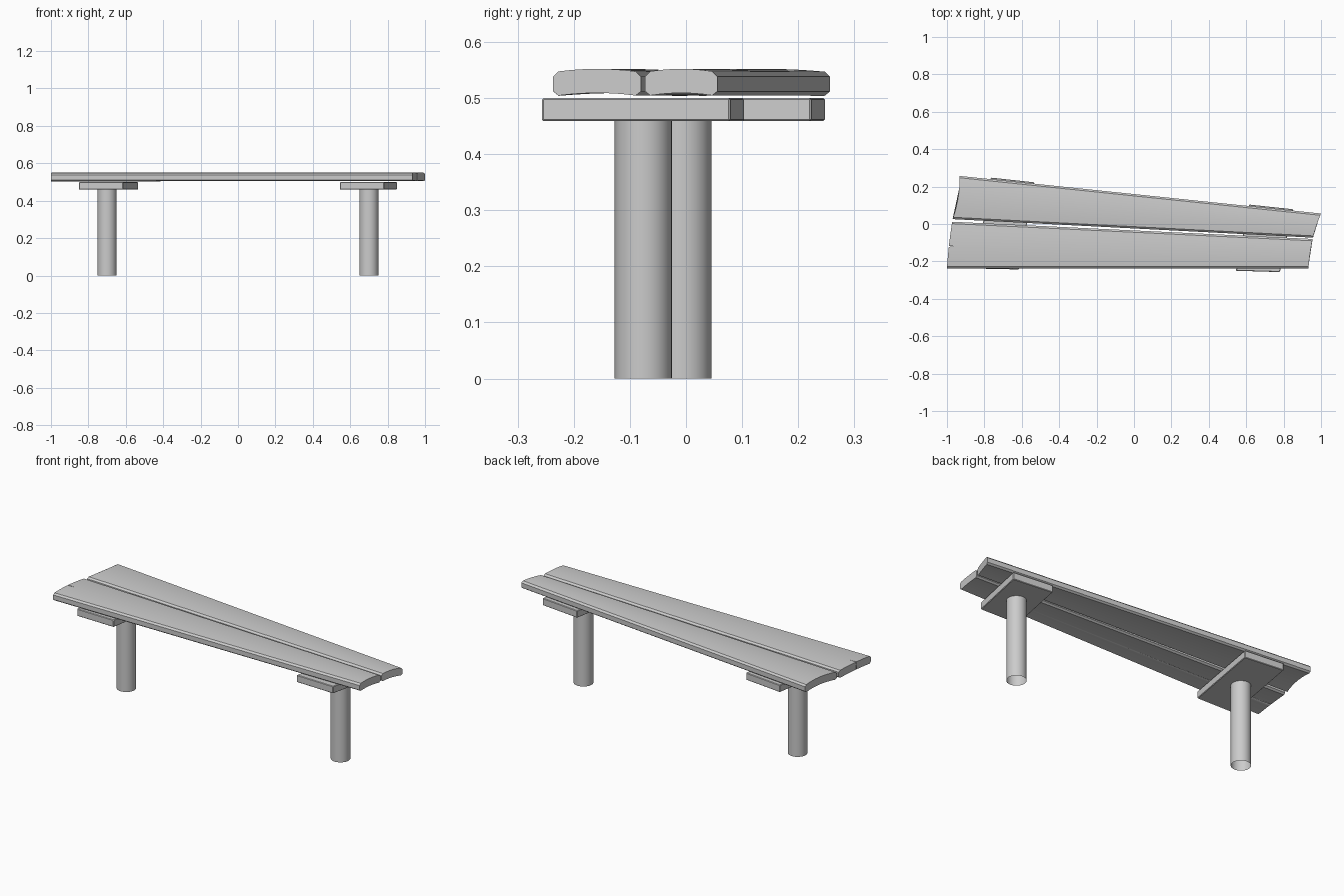
import bpy, bmesh
from mathutils import Vector

if "Cube" in bpy.data.objects:
    bpy.data.objects.remove(bpy.data.objects["Cube"])


def finish(name, bm, angle=0.4):
    bmesh.ops.recalc_face_normals(bm, faces=bm.faces)
    mesh = bpy.data.meshes.new(name)
    bm.to_mesh(mesh)
    bm.free()
    ob = bpy.data.objects.new(name, mesh)
    bpy.context.collection.objects.link(ob)
    bpy.ops.object.select_all(action='DESELECT')
    ob.select_set(True)
    bpy.context.view_layer.objects.active = ob
    bpy.ops.object.shade_smooth_by_angle(angle=angle)
    return ob


def section(front, back, bulge):
    """Cupped, chamfered plank outline between two end corners."""
    a, b = Vector(front), Vector(back)
    c = 0.010 / (b - a).length
    ts = [c + (1 - 2 * c) * i / 8 for i in range(9)]

    def point(t, z):
        arch = 4 * t * (1 - t)
        p = a.lerp(b, t)
        return (p.x + bulge * arch, p.y, z)

    bottom = [point(t, 0.503 + 0.006 * 4 * t * (1 - t)) for t in ts]
    top = [point(t, 0.546 + 0.006 * 4 * t * (1 - t)) for t in reversed(ts)]
    return (bottom + [point(1, 0.512), point(1, 0.538)]
            + top + [point(0, 0.538), point(0, 0.512)])


def plank(name, left, right):
    bm = bmesh.new()
    rings = [[bm.verts.new(p) for p in section(*end)] for end in (left, right)]
    n = len(rings[0])
    for i in range(n):
        j = (i + 1) % n
        bm.faces.new((rings[0][i], rings[0][j], rings[1][j], rings[1][i]))
    for r in rings:
        bm.faces.new(r)
    return finish(name, bm)


def prism(name, corners, z0, z1, bevel=0):
    bm = bmesh.new()
    lo, hi = [[bm.verts.new((x, y, z)) for x, y in corners] for z in (z0, z1)]
    n = len(corners)
    bm.faces.new(lo[::-1])
    bm.faces.new(hi)
    for i in range(n):
        j = (i + 1) % n
        bm.faces.new((lo[i], lo[j], hi[j], hi[i]))
    if bevel:
        bmesh.ops.bevel(bm, geom=bm.edges[:], offset=bevel, segments=1, affect='EDGES')
    return finish(name, bm)


# Tapered seat planks: (front corner, back corner, end bulge) at each end
front_plank = plank("front_plank", ((-1.0, -0.237), (-0.972, 0.012), -0.003),
                    ((0.933, -0.237), (0.955, -0.080), -0.003))
plank("back_plank", ((-0.97, 0.026), (-0.932, 0.257), 0.011),
      ((0.957, -0.073), (1.0, 0.056), -0.003))

# Drying crack in the end of the front plank
crack = prism("crack_cutter", [(-1.02, -0.123), (-0.94, -0.120), (-1.02, -0.117)], 0.48, 0.58)
crack.hide_render = True
crack.hide_viewport = True
cut = front_plank.modifiers.new("crack", 'BOOLEAN')
cut.operation = 'DIFFERENCE'
cut.solver = 'EXACT'
cut.object = crack

# Skewed cross plates under the seat
prism("left_plate", [(-0.85, -0.238), (-0.615, -0.243), (-0.534, 0.223), (-0.765, 0.248)],
      0.459, 0.50, 0.003)
prism("right_plate", [(0.545, -0.25), (0.78, -0.257), (0.85, 0.079), (0.615, 0.104)],
      0.459, 0.50, 0.003)

# Open tubular legs
for name, x, y in (("left_leg", -0.70, -0.006), ("right_leg", 0.70, -0.076)):
    bm = bmesh.new()
    bmesh.ops.create_cone(bm, cap_ends=False, segments=32, radius1=0.051,
                          radius2=0.051, depth=0.46)
    bmesh.ops.translate(bm, verts=bm.verts, vec=(x, y, 0.23))
    finish(name, bm, 0.6)
